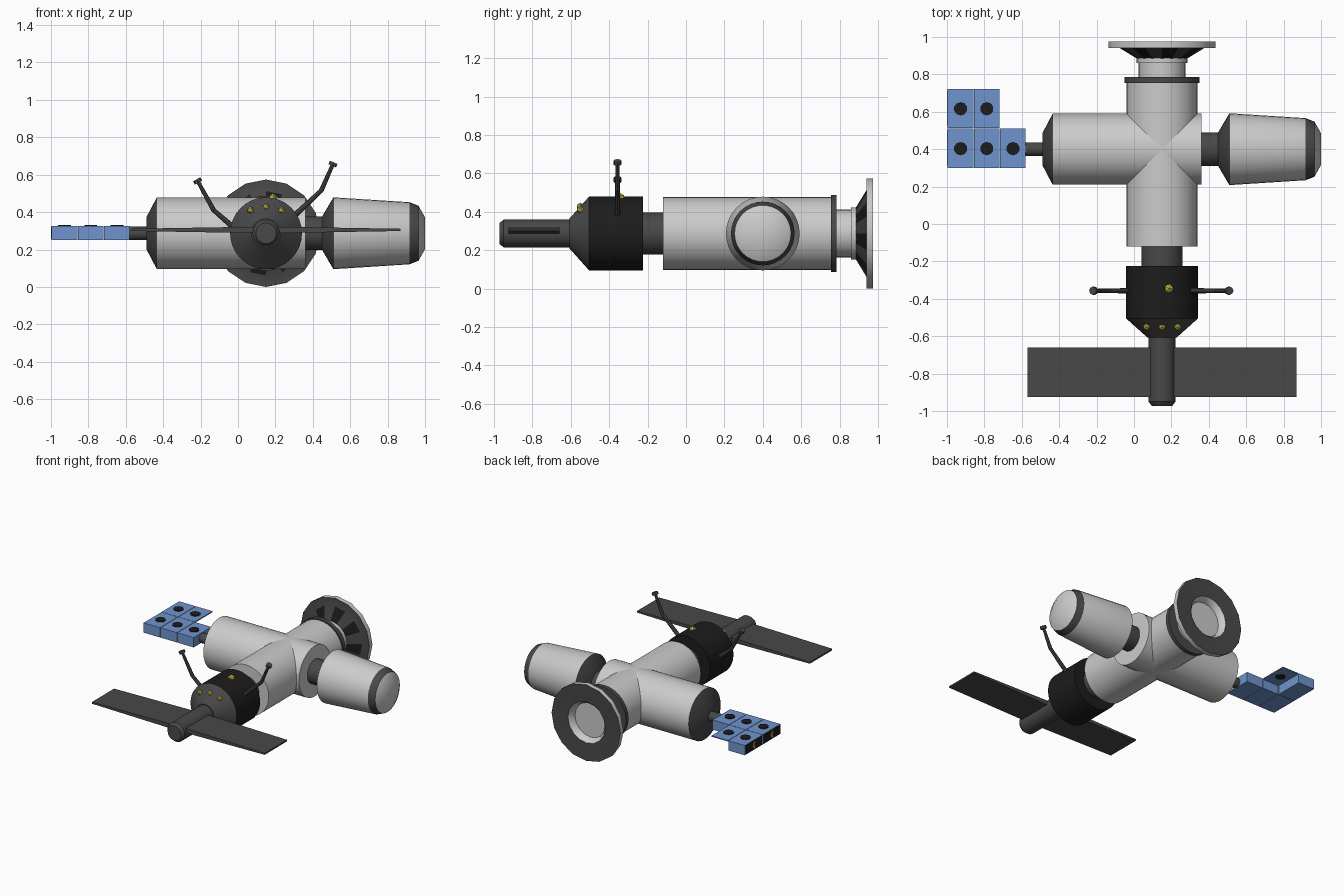
import bpy, bmesh, math
from mathutils import Vector, Matrix

if "Cube" in bpy.data.objects:
    bpy.data.objects.remove(bpy.data.objects["Cube"])

CX, CY, CZ = 0.15, 0.40, 0.287      # long axis x, cross axis y, common height


def material(name, rgb):
    m = bpy.data.materials.new(name)
    m.diffuse_color = (*rgb, 1)
    m.use_nodes = True
    m.node_tree.nodes["Principled BSDF"].inputs["Base Color"].default_value = m.diffuse_color
    return m


LIGHT = material("light_grey", (0.60, 0.60, 0.60))
DARK = material("dark_grey", (0.065, 0.065, 0.065))
BLACK = material("black", (0.012, 0.012, 0.012))
BLUE = material("panel_blue", (0.16, 0.30, 0.62))
YELLOW = material("lamp_yellow", (0.62, 0.48, 0.06))


def finish(name, bm, mats, smooth=True):
    bmesh.ops.recalc_face_normals(bm, faces=bm.faces)
    me = bpy.data.meshes.new(name)
    bm.to_mesh(me)
    bm.free()
    ob = bpy.data.objects.new(name, me)
    bpy.context.collection.objects.link(ob)
    for m in mats:
        me.materials.append(m)
    if smooth:
        bpy.ops.object.select_all(action='DESELECT')
        ob.select_set(True)
        bpy.context.view_layer.objects.active = ob
        bpy.ops.object.shade_smooth_by_angle(angle=math.radians(32))
    return ob


def lathe(name, axis, profile, mats, bands=None, n=32, alternate=None):
    """Turn (position, radius) points round the x or y axis; bands = material per band."""
    bm = bmesh.new()
    rings = []
    for t, r in profile:
        ring = []
        for i in range(n):
            a = 2 * math.pi * i / n
            u, v = r * math.cos(a), CZ + r * math.sin(a)
            ring.append(bm.verts.new((t, CY + u, v) if axis == 'x' else (CX + u, t, v)))
        rings.append(ring)
    bands = bands or [0] * (len(profile) - 1)
    for k, (a, b) in enumerate(zip(rings, rings[1:])):
        for i in range(n):
            f = bm.faces.new((a[i], a[(i + 1) % n], b[(i + 1) % n], b[i]))
            f.material_index = bands[k]
            if alternate and k == alternate[0] and i % 2:
                f.material_index = alternate[1]
    bm.faces.new(rings[0]).material_index = bands[0]
    bm.faces.new(rings[-1]).material_index = bands[-1]
    return finish(name, bm, mats)


def box(name, lo, hi, mat, rot_x=0):
    lo, hi = Vector(lo), Vector(hi)
    bm = bmesh.new()
    m = (Matrix.Translation((lo + hi) / 2) @ Matrix.Rotation(rot_x, 4, 'X')
         @ Matrix.Diagonal((*(hi - lo), 1)))
    bmesh.ops.create_cube(bm, size=1, matrix=m)
    return finish(name, bm, [mat], False)


def rod(bm, a, b, r1, r2, n=8):
    a, b = Vector(a), Vector(b)
    rot = (b - a).to_track_quat('Z', 'Y').to_matrix().to_4x4()
    bmesh.ops.create_cone(bm, cap_ends=True, segments=n, radius1=r1, radius2=r2,
                          depth=(b - a).length, matrix=Matrix.Translation((a + b) / 2) @ rot)


# --- main hull: two crossing tubes
lathe("main_tube", 'y', [(-0.12, 0.19), (0.76, 0.19)], [LIGHT])
lathe("cross_tube", 'x', [(-0.49, 0.085), (-0.435, 0.19), (0.36, 0.19)], [LIGHT, DARK], [1, 0])

# --- docked capsule on the right
lathe("capsule_neck", 'x', [(0.35, 0.09), (0.46, 0.09)], [DARK])
lathe("capsule", 'x', [(0.45, 0.09), (0.51, 0.192), (0.917, 0.166), (0.965, 0.147), (1.0, 0.085)],
      [LIGHT, DARK], [1, 0, 1, 0])

# --- rear docking collar and dish
lathe("rear_band", 'y', [(0.755, 0.2), (0.785, 0.2)], [DARK])
lathe("rear_neck", 'y', [(0.78, 0.125), (0.86, 0.125), (0.86, 0.136), (0.89, 0.136)], [LIGHT])
lathe("docking_dish", 'y',
      [(0.885, 0.135), (0.94, 0.225), (0.94, 0.287), (0.975, 0.287), (0.968, 0.155),
       (0.945, 0.135), (0.92, 0.13)],
      [DARK, LIGHT, BLACK], [0, 0, 1, 0, 1, 1], n=16, alternate=(0, 2))

# --- front module
lathe("front_neck", 'y', [(-0.23, 0.11), (-0.115, 0.11)], [DARK])
lathe("front_module", 'y', [(-0.607, 0.078), (-0.505, 0.192), (-0.225, 0.192)],
      [BLACK, DARK], [1, 0])
lathe("front_boom", 'y', [(-0.972, 0.055), (-0.95, 0.072), (-0.6, 0.072)], [DARK])

# --- tapering solar wings either side of the boom
for side, label in ((-1, "left"), (1, "right")):
    bm = bmesh.new()
    ends = []
    for x, h in ((0.0, 0.018), (0.72, 0.006)):
        ends.append([bm.verts.new((CX + side * x, y, 0.305 + s * h))
                     for y, s in ((-0.925, -1), (-0.66, -1), (-0.66, 1), (-0.925, 1))])
    for i in range(4):
        j = (i + 1) % 4
        bm.faces.new((ends[0][i], ends[0][j], ends[1][j], ends[1][i]))
    for e in ends:
        bm.faces.new(e)
    finish(label + "_wing", bm, [DARK], False)

# --- bent antennas
for label, pts in (("left", [(-0.02, 0.315), (-0.13, 0.41), (-0.215, 0.565)]),
                   ("right", [(0.30, 0.38), (0.445, 0.515), (0.507, 0.655)])):
    p = [Vector((x, -0.357, z)) for x, z in pts]
    bm = bmesh.new()
    rod(bm, p[0], p[1], 0.015, 0.012)
    rod(bm, p[1], p[2], 0.013, 0.010)
    bmesh.ops.create_icosphere(bm, subdivisions=1, radius=0.014, matrix=Matrix.Translation(p[1]))
    d = (p[2] - p[1]).normalized()
    rod(bm, p[2] - d * 0.008, p[2] + d * 0.012, 0.022, 0.022)
    finish(label + "_antenna", bm, [DARK])

# --- yellow lamps on the front module
for i, (x, y, z, r) in enumerate([(0.067, -0.55, 0.41, 0.02), (0.15, -0.55, 0.428, 0.02),
                                  (0.233, -0.55, 0.41, 0.02), (0.187, -0.345, 0.473, 0.027)]):
    bm = bmesh.new()
    bmesh.ops.create_icosphere(bm, subdivisions=1, radius=r, matrix=Matrix.Translation((x, y, z)))
    finish(f"lamp_{i + 1}", bm, [YELLOW], False)

# --- blue panel cluster on the left, one cell being only a top plate
lathe("panel_arm", 'x', [(-0.60, 0.036), (-0.48, 0.036)], [DARK], n=12)
for row, col in ((0, 0), (0, 1), (0, 2), (1, 0), (1, 1)):
    x0, y0 = -0.996 + col * 0.14, 0.30 + row * 0.213
    open_cell = (row, col) == (1, 1)
    box(f"panel_cell_{row}{col}", (x0, y0, 0.318 if open_cell else 0.252),
        (x0 + 0.137, y0 + 0.210, 0.326), BLUE)
    bm = bmesh.new()
    c = (x0 + 0.069, y0 + 0.103)
    rod(bm, (*c, 0.316 if open_cell else 0.322), (*c, 0.332), 0.036, 0.036, 10)
    finish(f"panel_disc_{row}{col}", bm, [BLACK], False)
    if col == 0:
        # black end plate with a yellow chevron mark
        box(f"end_plate_{row}", (-0.999, y0 + 0.01, 0.256), (-0.995, y0 + 0.2, 0.322), BLACK)
        for s in (-1, 1):
            zc = 0.289 + s * 0.011
            box(f"end_mark_{row}_{s}", (-1.0, y0 + 0.098, zc - 0.017),
                (-0.998, y0 + 0.112, zc + 0.017), YELLOW, s * 0.7)
